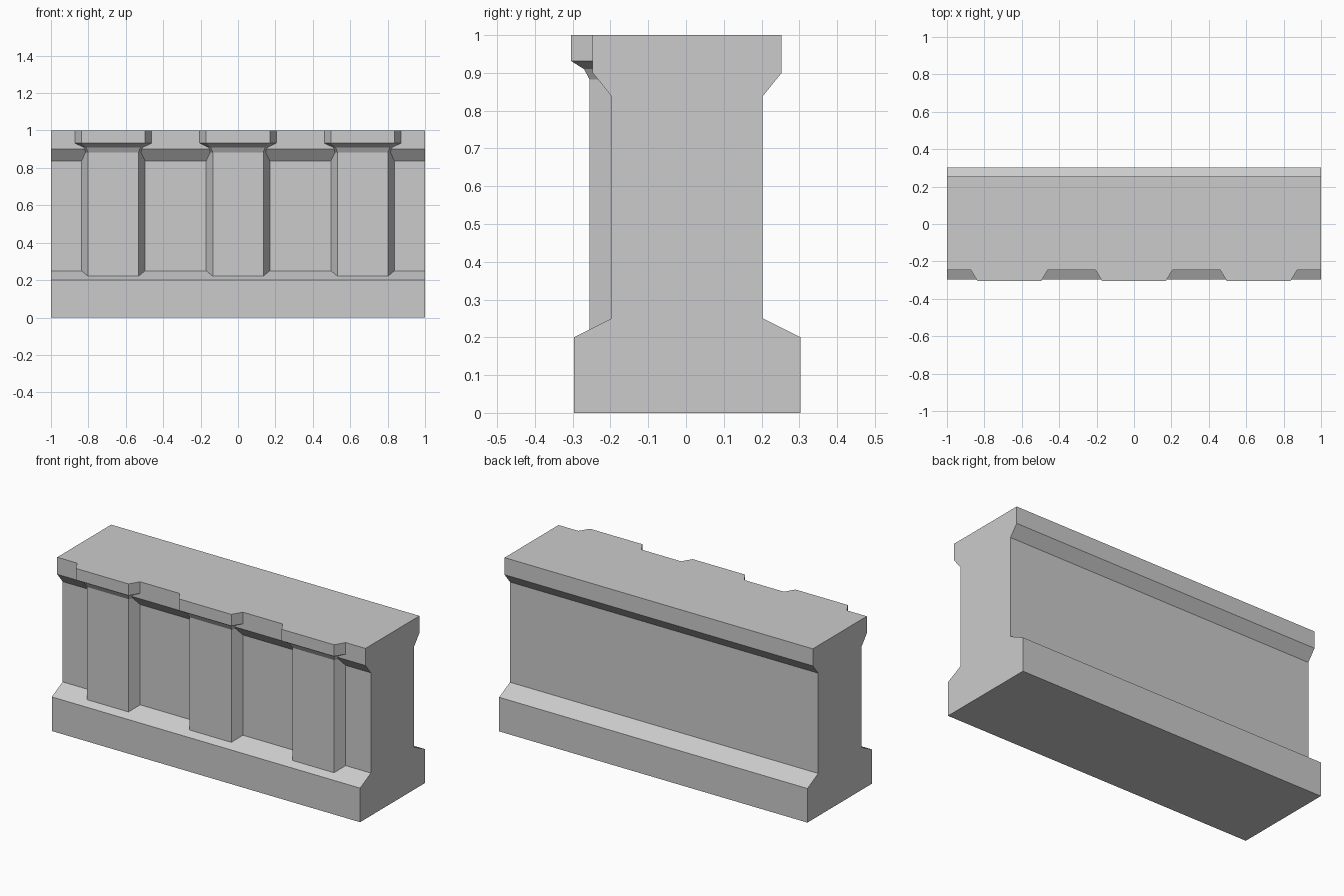
import bpy, bmesh

if "Cube" in bpy.data.objects:
    bpy.data.objects.remove(bpy.data.objects["Cube"])

Y0 = 0.003  # small shift so wall plus pilasters are centred in depth


def make_object(name, rings, location):
    """Loft a list of equal-length vertex rings into a closed solid."""
    bm = bmesh.new()
    loops = [[bm.verts.new(p) for p in ring] for ring in rings]
    n = len(loops[0])
    for a, b in zip(loops, loops[1:]):
        for i in range(n):
            j = (i + 1) % n
            bm.faces.new((a[i], a[j], b[j], b[i]))
    bm.faces.new(loops[0])
    bm.faces.new(loops[-1])
    bmesh.ops.recalc_face_normals(bm, faces=bm.faces)
    mesh = bpy.data.meshes.new(name)
    bm.to_mesh(mesh)
    bm.free()
    obj = bpy.data.objects.new(name, mesh)
    obj.location = location
    bpy.context.collection.objects.link(obj)
    return obj


# Wall: symmetric base, shaft and cap profile extruded along x
half = [(0.30, 0), (0.30, 0.20), (0.20, 0.25), (0.20, 0.838), (0.25, 0.90), (0.25, 1.0)]
profile = half + [(-y, z) for y, z in reversed(half)]
make_object("wall", [[(x, y, z) for y, z in profile] for x in (-1, 1)], (0, Y0, 0))

# Pilasters: tapered plan lofted upward, with backs following the wall face
# (z, front depth, front half width, back depth)
levels = [
    (0.21, 0.258, 0.135, 0.20),
    (0.838, 0.258, 0.135, 0.20),
    (0.882, 0.258, 0.135, 0.235),
    (0.91, 0.273, 0.145, 0.25),
    (0.932, 0.308, 0.17, 0.25),
    (1.0, 0.308, 0.17, 0.25),
]


def plan(z, front, w, back):
    wb = w + 0.6 * (front - back)
    return [(-wb, -back, z), (-w, -front, z), (w, -front, z), (wb, -back, z)]


for i in (-1, 0, 1):
    make_object(f"pilaster_{i + 2}", [plan(*lv) for lv in levels], (i * 2 / 3, Y0, 0))
